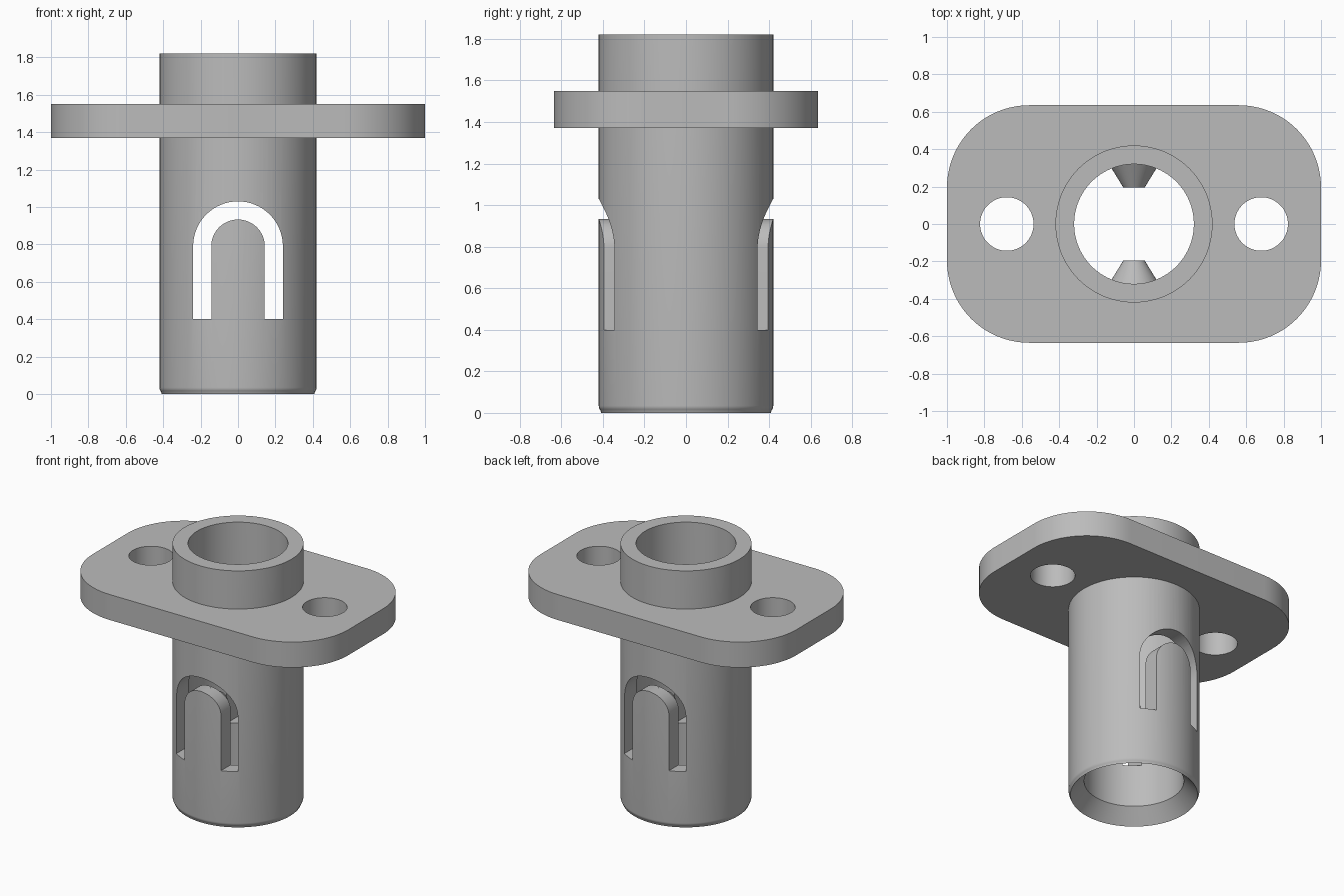
import bpy, bmesh
from math import sin, cos, pi, radians
from mathutils import Vector, Matrix

if "Cube" in bpy.data.objects:
    bpy.data.objects.remove(bpy.data.objects["Cube"], do_unlink=True)

metal = bpy.data.materials.new("grey_metal")
metal.use_nodes = True
GREY = (0.5, 0.5, 0.5, 1)
metal.diffuse_color = GREY
metal.node_tree.nodes["Principled BSDF"].inputs["Base Color"].default_value = GREY


def finish(bm, name):
    bmesh.ops.recalc_face_normals(bm, faces=bm.faces)
    mesh = bpy.data.meshes.new(name)
    bm.to_mesh(mesh)
    bm.free()
    mesh.materials.append(metal)
    obj = bpy.data.objects.new(name, mesh)
    bpy.context.collection.objects.link(obj)
    return obj


def select(obj):
    bpy.ops.object.select_all(action="DESELECT")
    obj.select_set(True)
    bpy.context.view_layer.objects.active = obj


def smooth(obj):
    select(obj)
    bpy.ops.object.shade_smooth_by_angle(angle=radians(30))


def arc(cx, cy, r, start, end, n):
    return [(cx + r * cos(start + (end - start) * i / n),
             cy + r * sin(start + (end - start) * i / n)) for i in range(n + 1)]


def prism(name, outline, low, high, along_y=False):
    """Extrude a flat outline along z, or along y with the outline in x-z."""
    bm = bmesh.new()
    place = (lambda p: (p[0], low, p[1])) if along_y else (lambda p: (p[0], p[1], low))
    face = bm.faces.new([bm.verts.new(place(p)) for p in outline])
    moved = bmesh.ops.extrude_face_region(bm, geom=[face])["geom"]
    step = Vector((0, high - low, 0)) if along_y else Vector((0, 0, high - low))
    bmesh.ops.translate(bm, vec=step, verts=[g for g in moved if isinstance(g, bmesh.types.BMVert)])
    return finish(bm, name)


def lathe(name, profile, steps=96):
    """Spin a closed (radius, z) profile around z."""
    bm = bmesh.new()
    verts = [bm.verts.new((r, 0, z)) for r, z in profile]
    edges = [bm.edges.new((verts[i - 1], verts[i])) for i in range(len(verts))]
    bmesh.ops.spin(bm, geom=verts + edges, cent=(0, 0, 0), axis=(0, 0, 1),
                   angle=2 * pi, steps=steps)
    bmesh.ops.remove_doubles(bm, verts=bm.verts, dist=1e-4)
    return finish(bm, name)


def cut(obj, cutter):
    mod = obj.modifiers.new("cut", "BOOLEAN")
    mod.operation, mod.solver, mod.object = "DIFFERENCE", "EXACT", cutter
    select(obj)
    bpy.ops.object.modifier_apply(modifier=mod.name)
    bpy.data.objects.remove(cutter, do_unlink=True)


OUTER, INNER, TOP = 0.42, 0.32, 1.82

# Tube with a rounded lower edge and a countersunk mouth
foot = arc(OUTER - 0.035, 0.035, 0.035, radians(-50), 0, 5)
tube = lathe("tube", [(0.408, 0.0)] + [p for p in foot if p[1] > 0.01]
             + [(OUTER, TOP), (INNER, TOP), (INNER, 0.1)])

# Arched slots that free a spring tongue, front and back
SPRING = 0.79
slot = ([(0.24, 0.4)] + arc(0, SPRING, 0.24, 0, pi, 32) + [(-0.24, 0.4), (-0.143, 0.4)]
        + arc(0, SPRING, 0.143, pi, 0, 32) + [(0.143, 0.4)])
cut(tube, prism("slot_cutter", slot, -0.6, 0.6, along_y=True))
smooth(tube)

# Flange plate with rounded corners, a centre bore and two bolt holes
R, HX, HY = 0.44, 1.0, 0.635
plate = []
for i, (sx, sy) in enumerate([(1, 1), (-1, 1), (-1, -1), (1, -1)]):
    plate += arc(sx * (HX - R), sy * (HY - R), R, i * pi / 2, (i + 1) * pi / 2, 20)
flange = prism("flange", plate, 1.37, 1.55)
for x, r in ((0, OUTER - 0.02), (-0.68, 0.143), (0.68, 0.143)):
    cut(flange, prism("hole_cutter", arc(x, 0, r, 0, 2 * pi, 64)[:-1], 1.2, 1.7))
smooth(flange)

# Tapered locking studs on the inner side of each tongue
for name, side in (("front_stud", -1), ("back_stud", 1)):
    bm = bmesh.new()
    bmesh.ops.create_cone(bm, cap_ends=True, segments=48, radius1=0.143, radius2=0.057,
                          depth=0.14,
                          matrix=Matrix.Translation((0, side * 0.265, SPRING))
                          @ Matrix.Rotation(side * pi / 2, 4, "X"))
    smooth(finish(bm, name))
